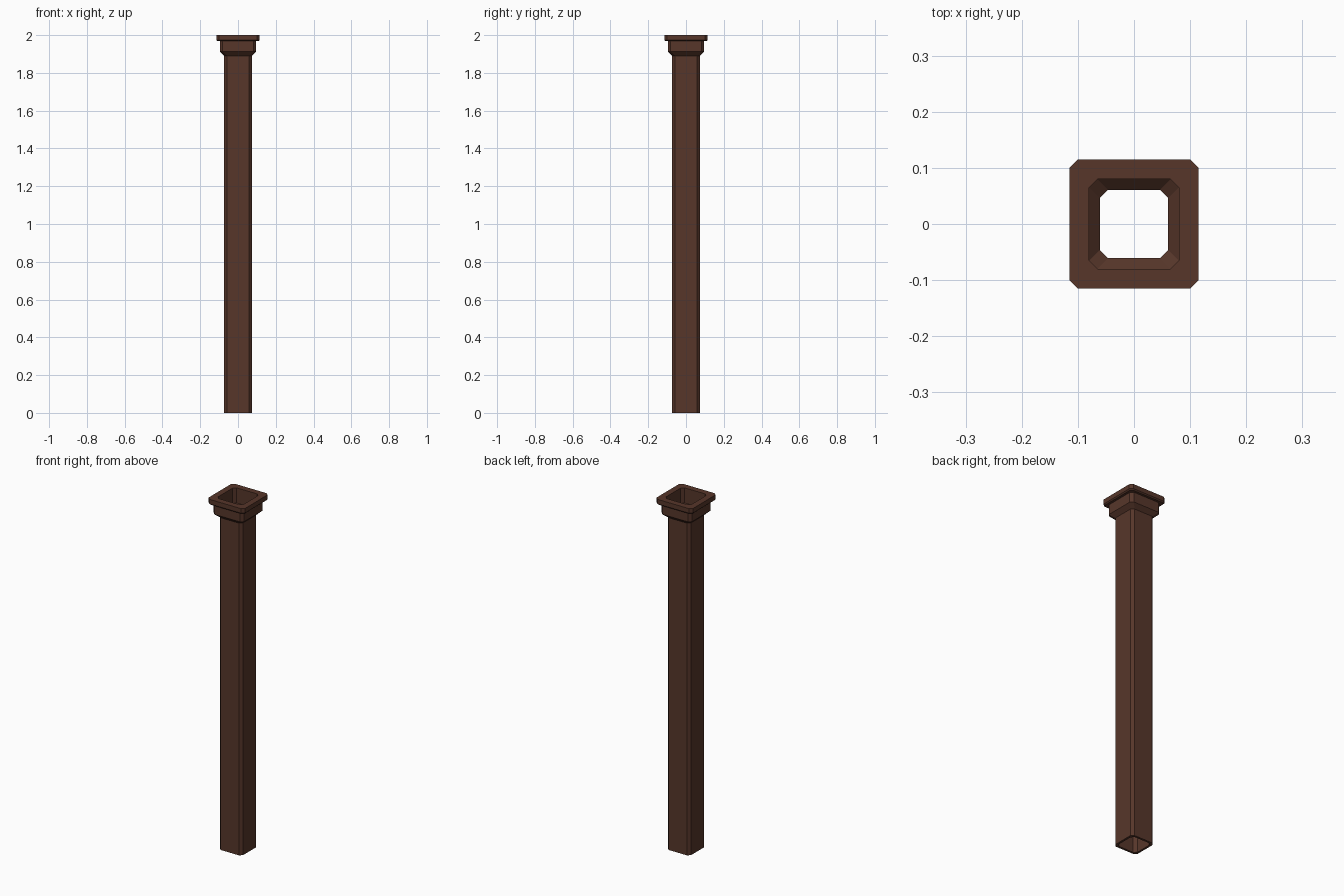
import bpy, bmesh

if "Cube" in bpy.data.objects:
    bpy.data.objects.remove(bpy.data.objects["Cube"])

CHAMFER = 0.015

# (half width, height) around the closed wall section: outside going up, inside going down
SECTION = [
    (0.073, 0.0), (0.073, 1.89),                      # shaft outside
    (0.096, 1.912), (0.096, 1.968),                   # capital neck
    (0.109, 1.968), (0.115, 1.974), (0.115, 2.0),     # top plate
    (0.080, 2.0), (0.080, 1.914),                     # mouth of the bore
    (0.061, 1.895), (0.061, 0.0),                     # bore
]


def ring(bm, h, z):
    """Square ring with chamfered corners, counter-clockwise."""
    c = h - CHAMFER
    pts = [(h, -c), (h, c), (c, h), (-c, h), (-h, c), (-h, -c), (-c, -h), (c, -h)]
    return [bm.verts.new((x, y, z)) for x, y in pts]


# Hollow column: bridge each ring to the next, closing at the base rim
bm = bmesh.new()
rings = [ring(bm, h, z) for h, z in SECTION]
for a, b in zip(rings, rings[1:] + rings[:1]):
    for i in range(8):
        j = (i + 1) % 8
        bm.faces.new((a[i], a[j], b[j], b[i]))
bmesh.ops.recalc_face_normals(bm, faces=bm.faces)
mesh = bpy.data.meshes.new("hollow_column")
bm.to_mesh(mesh)
bm.free()

column = bpy.data.objects.new("hollow_column", mesh)
bpy.context.collection.objects.link(column)

# Dark brown paint
mat = bpy.data.materials.new("dark_brown")
mat.diffuse_color = (0.095, 0.037, 0.023, 1.0)
mat.use_nodes = True
mat.node_tree.nodes["Principled BSDF"].inputs["Base Color"].default_value = mat.diffuse_color
mesh.materials.append(mat)
